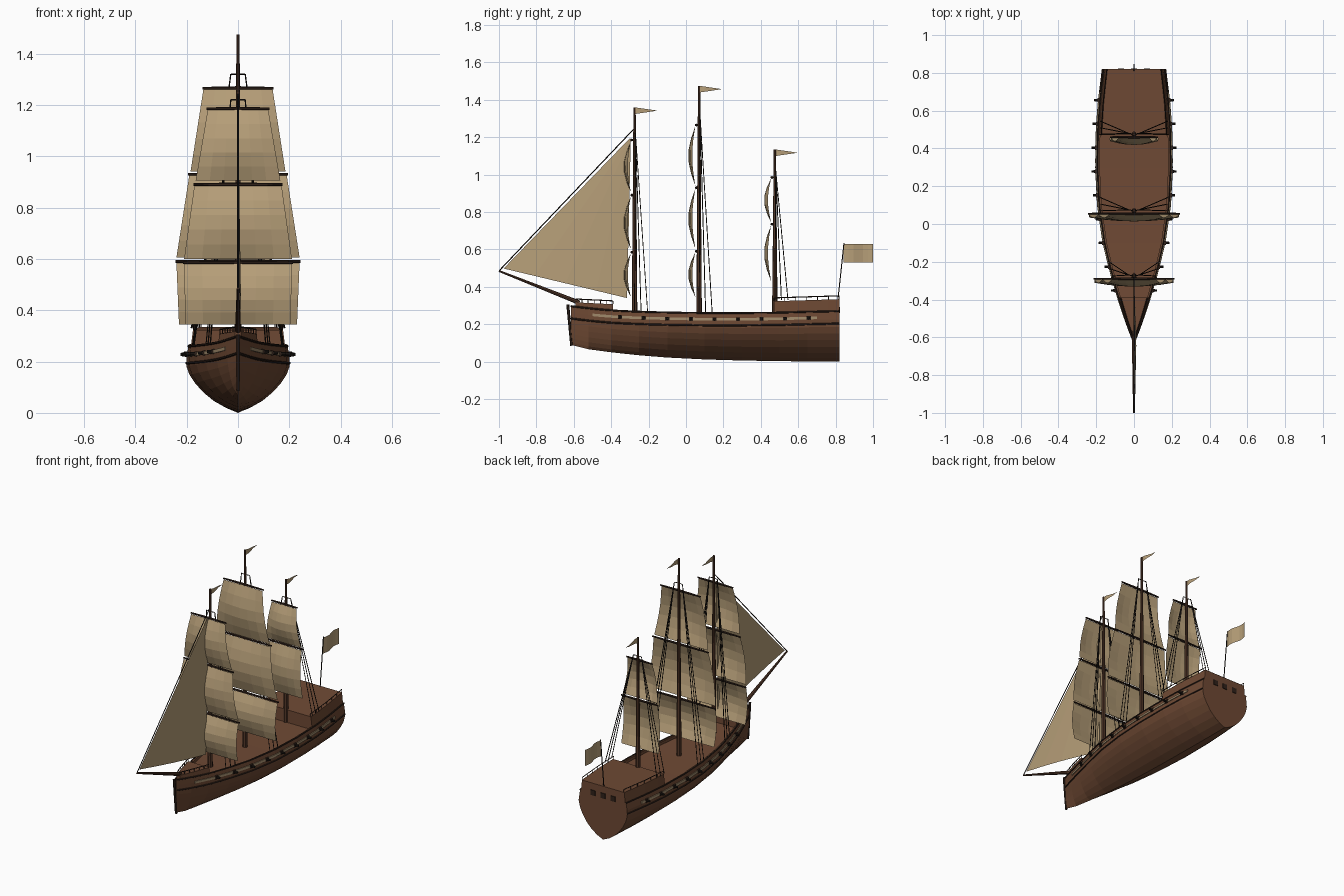
import bpy, bmesh, math
from mathutils import Vector

if "Cube" in bpy.data.objects:
    bpy.data.objects.remove(bpy.data.objects["Cube"])


def material(name, r, g, b):
    m = bpy.data.materials.new(name)
    m.diffuse_color = (r, g, b, 1)
    m.use_nodes = True
    m.node_tree.nodes["Principled BSDF"].inputs["Base Color"].default_value = m.diffuse_color
    return m


HULL = material("hull brown", 0.155, 0.066, 0.033)
DECK = material("deck brown", 0.16, 0.068, 0.035)
MAST = material("mast brown", 0.085, 0.038, 0.021)
TRIM = material("dark trim", 0.028, 0.015, 0.010)
ROPE = material("rope black", 0.012, 0.009, 0.007)
SAIL = material("sail tan", 0.47, 0.345, 0.19)
STRIPE = material("pale stripe", 0.33, 0.24, 0.14)


def finish(name, bm, mat, normals=True):
    if normals:
        bmesh.ops.recalc_face_normals(bm, faces=bm.faces)
    me = bpy.data.meshes.new(name)
    bm.to_mesh(me)
    bm.free()
    me.materials.append(mat)
    ob = bpy.data.objects.new(name, me)
    bpy.context.collection.objects.link(ob)
    return ob


def rods(name, items, mat, sides=6):
    """Tapered rods, each (start, end, start radius, end radius)."""
    bm = bmesh.new()
    for a, b, r1, r2 in items:
        a, b = Vector(a), Vector(b)
        d = b - a
        mtx = d.to_track_quat('Z', 'Y').to_matrix().to_4x4()
        mtx.translation = (a + b) / 2
        bmesh.ops.create_cone(bm, cap_ends=True, segments=sides, radius1=r1,
                              radius2=r2, depth=d.length, matrix=mtx)
    return finish(name, bm, mat)


def boxes(name, items, mat):
    """Boxes, each (centre, size)."""
    bm = bmesh.new()
    for c, s in items:
        vs = bmesh.ops.create_cube(bm, size=1)["verts"]
        for v in vs:
            v.co = Vector([v.co[i] * s[i] + c[i] for i in range(3)])
    return finish(name, bm, mat)


def loft(name, rings, mat, closed=True, caps=True):
    bm = bmesh.new()
    rows = [[bm.verts.new(p) for p in ring] for ring in rings]
    n = len(rows[0])
    for r, s in zip(rows, rows[1:]):
        for i in range(n if closed else n - 1):
            j = (i + 1) % n
            bm.faces.new((r[i], r[j], s[j], s[i]))
    if caps and closed:
        bm.faces.new(rows[0])
        bm.faces.new(rows[-1])
    return finish(name, bm, mat, closed)


# Hull lines: y, half width, keel height, rail height
STATIONS = [(-0.615, 0.006, 0.090, 0.297), (-0.52, 0.042, 0.066, 0.285),
            (-0.40, 0.082, 0.050, 0.274), (-0.25, 0.125, 0.034, 0.267),
            (-0.10, 0.162, 0.022, 0.263), (0.10, 0.191, 0.012, 0.260),
            (0.30, 0.201, 0.006, 0.260), (0.50, 0.198, 0.003, 0.262),
            (0.65, 0.187, 0.001, 0.266), (0.82, 0.166, 0.000, 0.270)]
SHAPE = [(0, 0), (0.25, 0.07), (0.48, 0.17), (0.67, 0.29), (0.83, 0.43),
         (0.94, 0.56), (1, 0.69), (1, 0.84), (0.96, 1)]


def lines(y):
    y = min(max(y, STATIONS[0][0]), STATIONS[-1][0])
    for a, b in zip(STATIONS, STATIONS[1:]):
        if y <= b[0]:
            t = (y - a[0]) / (b[0] - a[0])
            return [p + (q - p) * t for p, q in zip(a[1:], b[1:])]


def hull_x(y, z):
    w, k, top = lines(y)
    u = (z - k) / (top - k)
    for (x0, u0), (x1, u1) in zip(SHAPE, SHAPE[1:]):
        if u <= u1:
            return w * (x0 + (x1 - x0) * (u - u0) / (u1 - u0))
    return w * SHAPE[-1][0]


def span(a, b, n):
    return [a + (b - a) * i / n for i in range(n + 1)]


def ring(y, half):
    """Closed ring mirrored from a half section that starts on x = 0."""
    left = [(-x, y, z) for x, z in reversed(half) if x > 0]
    return [(x, y, z) for x, z in half] + left


# Hull shell, with a low bulwark around the deck
hull_rings, deck_rows = [], []
for y in [s[0] for s in STATIONS]:
    w, k, top = lines(y)
    inner = max(w * 0.96 - 0.012, 0.002)
    half = [(w * x, k + (top - k) * u) for x, u in SHAPE]
    half += [(inner, top), (inner, top - 0.02)]
    hull_rings.append(ring(y, half))
    deck_rows.append([(-inner, y, top - 0.018), (inner, y, top - 0.018)])
loft("hull", hull_rings, HULL)
loft("main_deck", deck_rows, DECK, closed=False)


# Raised decks at the bow and stern, with rails
def raised_deck(name, y0, y1, z0, z1):
    body, cover, edge, n = [], [], [], 6
    for i, y in enumerate(span(y0, y1, n)):
        w, k, top = lines(y)
        z = z0 + (z1 - z0) * i / n
        xb, xt = max(w * 0.95 - 0.002, 0.004), max(w * 0.9 - 0.003, 0.003)
        body.append(ring(y, [(xb, top - 0.025), (xt, z)]))
        cover.append([(-xt, y, z + 0.001), (xt, y, z + 0.001)])
        edge.append((xt - 0.003, y, z))
    loft(name, body, HULL)
    loft(name + "_planking", cover, DECK, closed=False)
    up, bars = Vector((0, 0, 0.018)), []
    for s in (1, -1):
        pts = [Vector((s * x, y, z)) for x, y, z in edge]
        bars += [(p, p + up, 0.002, 0.002) for p in pts]
        bars += [(p + up, q + up, 0.003, 0.003) for p, q in zip(pts, pts[1:])]
    rods(name + "_rail", bars, TRIM, 4)


raised_deck("quarterdeck", 0.47, 0.82, 0.323, 0.334)
raised_deck("forecastle", -0.59, -0.39, 0.317, 0.307)


# Wales and cap rail that follow the hull
def hull_strip(name, drop, r, mat, y0=-0.615, y1=0.82):
    items = []
    for s in (1, -1):
        pts = []
        for y in span(y0, y1, 22):
            z = lines(y)[2] - drop
            pts.append((s * hull_x(y, z), y, z))
        items += [(a, b, r, r) for a, b in zip(pts, pts[1:])]
    rods(name, items, mat, 6)


hull_strip("cap_rail", 0.0, 0.005, TRIM)
hull_strip("lower_wale", 0.066, 0.005, TRIM)

# Pale gun stripe, port lids and gun barrels
for s, side in ((1, "right"), (-1, "left")):
    rows = []
    for y in span(-0.5, 0.7, 20):
        t = lines(y)[2]
        rows.append([(s * (hull_x(y, t - d) + o), y, t - d) for d, o in
                     ((0.040, 0.0), (0.040, 0.005), (0.026, 0.005), (0.026, 0.0))])
    loft("gun_stripe_" + side, rows, STRIPE)
guns, ports = [], []
for i in range(9):
    y = -0.352 + i * 0.126
    z = lines(y)[2] - 0.033
    x = hull_x(y, z)
    for s in (1, -1):
        guns.append(((s * (x - 0.01), y, z), (s * (x + 0.026), y, z), 0.008, 0.006))
        ports.append(((s * x, y, z), (0.016, 0.022, 0.02)))
rods("gun_barrels", guns, ROPE, 8)
boxes("gun_ports", ports, TRIM)

# Stem, keel and stern windows
rods("stem_post", [((0, -0.612, 0.085), (0, -0.632, 0.305), 0.007, 0.008)], TRIM, 6)
boxes("stern_windows", [((x, 0.821, 0.275), (0.032, 0.006, 0.032))
                        for x in (-0.07, 0, 0.07)], TRIM)


# Square sail: bulges forward between its yards
def square_sail(name, y, zb, zt, wb, wt, depth):
    rows = []
    for v in span(0, 1, 5):
        w = wb + (wt - wb) * v
        row = []
        for u in span(-1, 1, 6):
            bulge = math.sin(math.pi * v) * (1 - 0.55 * u * u)
            row.append((w * u, y - 0.004 - depth * bulge, zb + (zt - zb) * v))
        rows.append(row)
    loft(name, rows, SAIL, closed=False)


# Masts: y, top, foot, shroud top, shroud foot height, sails (zb, zt, wb, wt)
MASTS = {
    "fore": (-0.275, 1.36, 0.24, 1.22, 0.262, [(0.345, 0.58, 0.205, 0.21),
             (0.60, 0.885, 0.21, 0.17), (0.905, 1.18, 0.165, 0.118)]),
    "main": (0.07, 1.475, 0.23, 1.32, 0.26, [(0.345, 0.585, 0.23, 0.24),
             (0.605, 0.925, 0.24, 0.19), (0.94, 1.26, 0.185, 0.135)]),
    "mizzen": (0.475, 1.135, 0.24, 1.02, 0.33, [(0.43, 0.73, 0.13, 0.122),
               (0.745, 0.98, 0.12, 0.085)]),
}
for name, (y, top, foot, sh, base, sails) in MASTS.items():
    rods(name + "_mast", [((0, y, foot), (0, y, top), 0.015, 0.006)], MAST, 8)
    yards = []
    for i, (zb, zt, wb, wt) in enumerate(sails):
        square_sail(f"{name}_sail_{i + 1}", y - 0.016, zb, zt, wb, wt, 0.038)
        for s in (1, -1):
            yards.append(((0, y - 0.015, zt + 0.005),
                          (s * (wt + 0.004), y - 0.015, zt + 0.005), 0.008, 0.005))
    rods(name + "_yards", yards, TRIM, 6)
    # Shrouds down to the rail
    ropes = []
    for s in (1, -1):
        for dy in (0.0, 0.035, 0.07):
            x = lines(y + dy)[0] * 0.92
            ropes.append(((s * 0.028, y + 0.005, sh), (s * x, y + dy, base), 0.0025, 0.0025))
        ropes.append(((0, y, sh), (s * 0.028, y + 0.005, sh), 0.0025, 0.0025))
    rods(name + "_shrouds", ropes, ROPE, 4)
    # Pennant
    loft(name + "_pennant", [[(0.004 * math.sin(6 * t), y + 0.118 * t,
                               top - 0.018 + h * 0.018 * (1 - t * 0.95))
                              for h in (-1, 1)] for t in span(0, 1, 4)],
         SAIL, closed=False)

# Bowsprit, fore stay and jib
rods("bowsprit", [((0, -0.57, 0.315), (0, -1.0, 0.485), 0.012, 0.005)], MAST, 8)
rods("fore_stay", [((0, -0.998, 0.487), (0, -0.278, 1.245), 0.003, 0.003)], ROPE, 4)
tack, head, clew = Vector((0, -0.975, 0.498)), Vector((0, -0.295, 1.20)), Vector((0, -0.315, 0.34))
jib = []
for v in span(0, 0.99, 6):
    a, b = tack.lerp(head, v), clew.lerp(head, v)
    jib.append([a.lerp(b, u) + Vector((0.012 * math.sin(math.pi * u) * (1 - v), 0, 0))
                for u in span(0, 1, 4)])
loft("jib_sail", jib, SAIL, closed=False)

# Stern flag on its staff
rods("flag_staff", [((0, 0.812, 0.325), (0, 0.845, 0.635), 0.003, 0.003)], ROPE, 5)
loft("stern_flag", [[(0.008 * math.sin(6.3 * t), 0.843 + 0.157 * t, z)
                     for z in (0.53, 0.63)] for t in span(0, 1, 6)],
     SAIL, closed=False)
